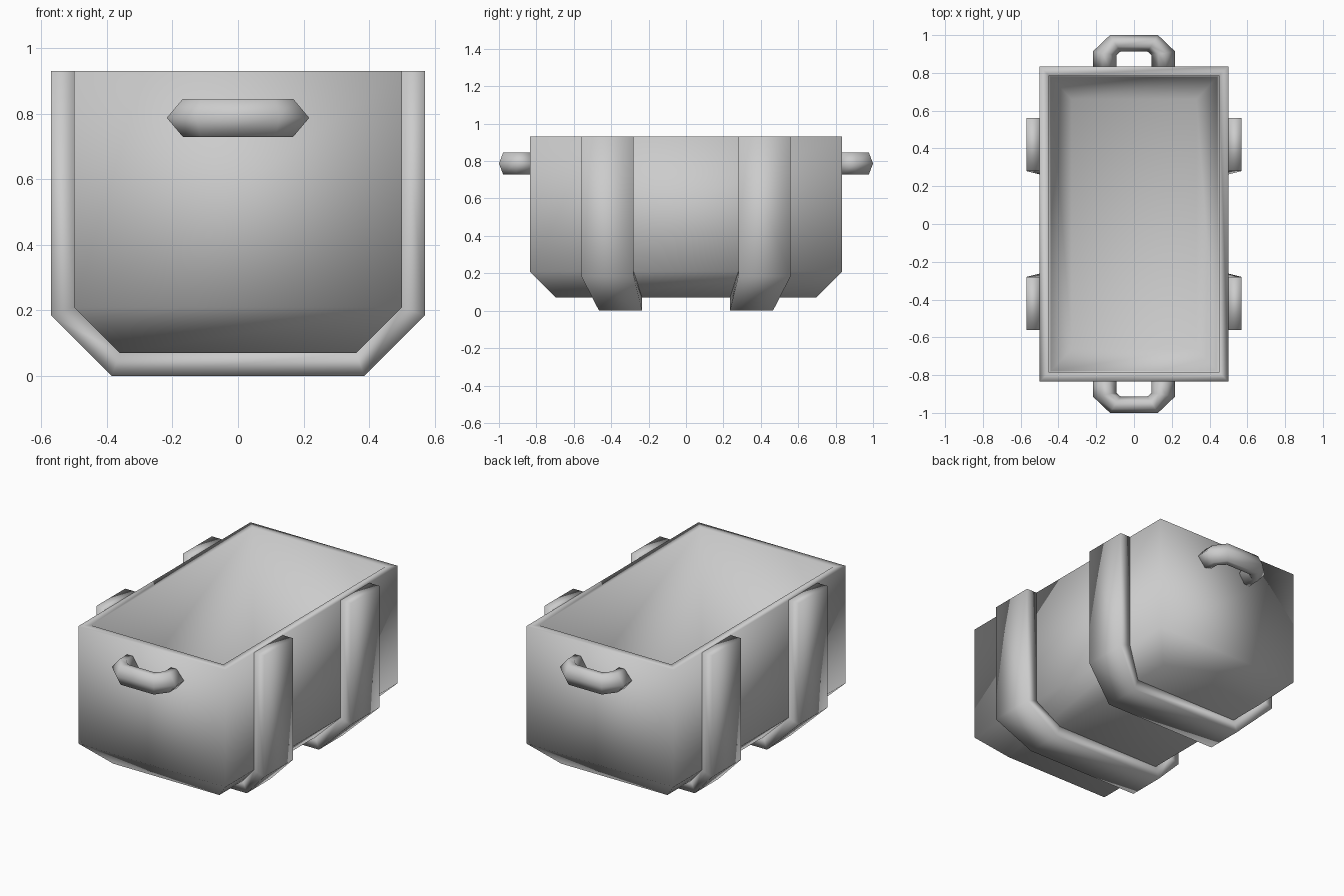
import bpy

if "Cube" in bpy.data.objects:
    bpy.data.objects.remove(bpy.data.objects["Cube"])

def make_object(name, verts, faces):
    mesh = bpy.data.meshes.new(name)
    mesh.from_pydata(verts, [], faces)
    mesh.validate()
    for p in mesh.polygons:
        p.use_smooth = True      # soft, rounded-looking shading on every part
    obj = bpy.data.objects.new(name, mesh)
    bpy.context.collection.objects.link(obj)
    return obj

def loft(name, rings, cap_start=False, cap_end=False):
    """Join equal-sized closed rings of points into a skin."""
    n = len(rings[0])
    verts = [v for ring in rings for v in ring]
    faces = []
    for r in range(len(rings) - 1):
        for i in range(n):
            a, b = r * n + i, r * n + (i + 1) % n
            faces.append((a, b, b + n, a + n))
    if cap_start:
        faces.append(tuple(reversed(range(n))))
    if cap_end:
        faces.append(tuple(range(len(verts) - n, len(verts))))
    return make_object(name, verts, faces)

def rect(x, y, z):
    return [(-x, -y, z), (x, -y, z), (x, y, z), (-x, y, z)]

# Tub: outer floor, chamfer, wall, rim, then down the inside to the inner floor
tub_profile = [(0.36, 0.695, 0.07), (0.50, 0.835, 0.21), (0.50, 0.835, 0.93),
               (0.45, 0.785, 0.93), (0.44, 0.778, 0.22), (0.33, 0.66, 0.12)]
loft("tub", [rect(*p) for p in tub_profile], cap_start=True, cap_end=True)

# Straps: U-shaped bands wrapping both sides and the underside
# each station: outer x, outer z, inner x, inner z, near y, far y
strap_half = [(0.57, 0.93, 0.50, 0.93, 0.28, 0.56),
              (0.57, 0.185, 0.50, 0.21, 0.28, 0.56),
              (0.385, 0.0, 0.36, 0.07, 0.235, 0.465)]

def strap(name, side):
    stations = [(1, s) for s in strap_half] + [(-1, s) for s in reversed(strap_half)]
    rings = []
    for m, (xo, zo, xi, zi, y0, y1) in stations:
        ring = [(m * xo, side * y0, zo), (m * xo, side * y1, zo),
                (m * xi, side * y1, zi), (m * xi, side * y0, zi)]
        rings.append(ring if side > 0 else ring[::-1])
    return loft(name, rings, cap_start=True, cap_end=True)

# Handles: six-sided bent tube; each station gives outer, crest and inner points
HANDLE_Z, HANDLE_R = 0.787, 0.058
handle_half = [((0.217, 0.83), (0.168, 0.83), (0.13, 0.83), (0.092, 0.83)),
               ((0.217, 0.914), (0.168, 0.905), (0.13, 0.90), (0.092, 0.895)),
               ((0.127, 1.0), (0.113, 0.978), (0.09, 0.94), (0.07, 0.914))]

def handle(name, side):
    stations = [(1, s) for s in handle_half] + [(-1, s) for s in reversed(handle_half)]
    top, low = HANDLE_Z + HANDLE_R, HANDLE_Z - HANDLE_R
    rings = []
    for m, (o, co, ci, i) in stations:
        section = [(o, HANDLE_Z), (co, top), (ci, top),
                   (i, HANDLE_Z), (ci, low), (co, low)]
        ring = [(m * p[0], side * p[1], z) for p, z in section]
        rings.append(ring if side > 0 else ring[::-1])
    return loft(name, rings, cap_start=True, cap_end=True)

for label, side in (("front", -1), ("back", 1)):
    for part in (strap(label + "_strap", side), handle(label + "_handle", side)):
        # make the skins face outward
        bpy.context.view_layer.objects.active = part
        bpy.ops.object.select_all(action='DESELECT')
        part.select_set(True)
        bpy.ops.object.mode_set(mode='EDIT')
        bpy.ops.mesh.select_all(action='SELECT')
        bpy.ops.mesh.normals_make_consistent(inside=False)
        bpy.ops.object.mode_set(mode='OBJECT')
